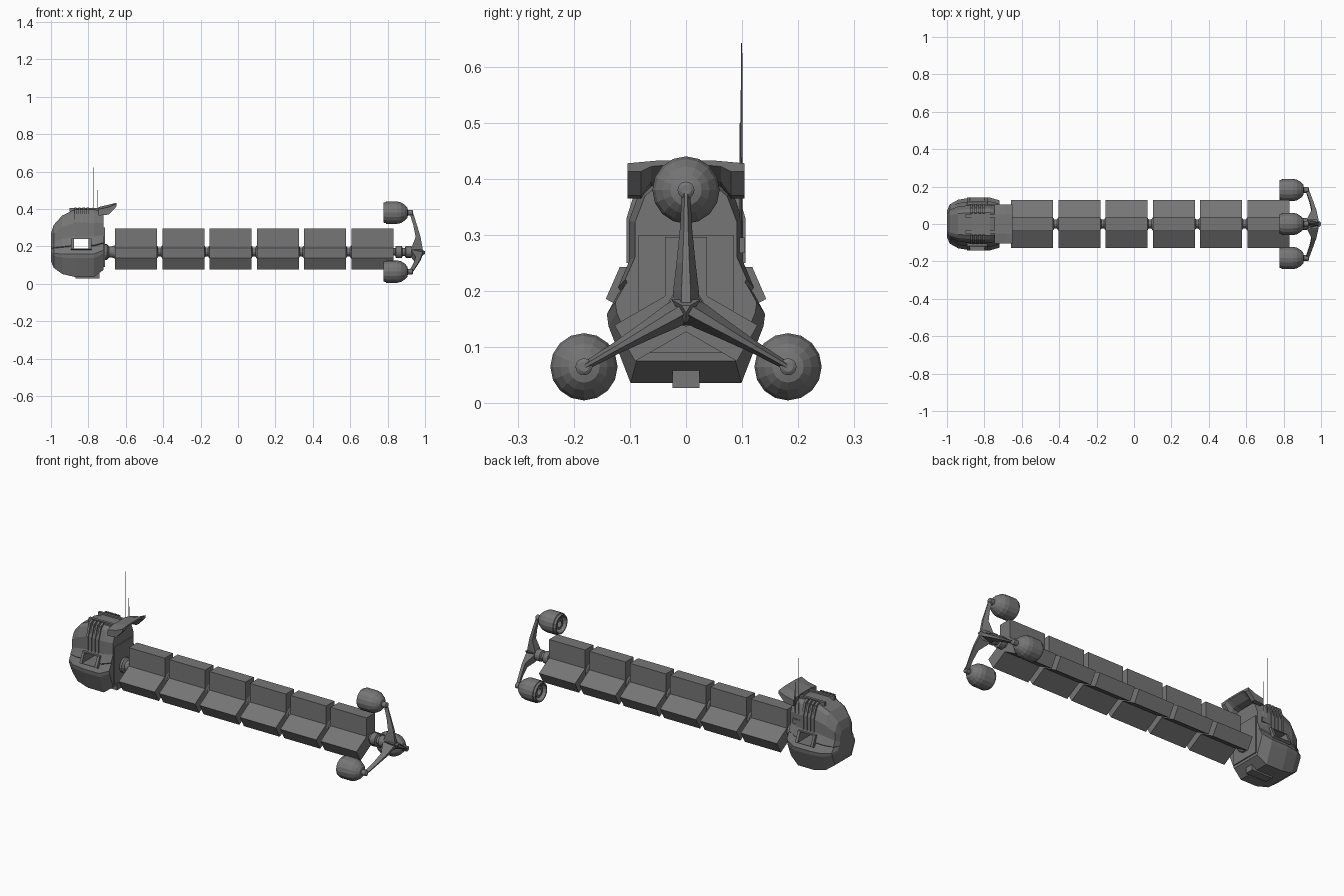
import bpy, bmesh, math
from mathutils import Vector, Matrix

if bpy.data.objects.get("Cube"):
    bpy.data.objects.remove(bpy.data.objects["Cube"])

AXIS_Z = 0.17
ARM_ANGLES = [math.radians(a) for a in (90, 210, 330)]

hull = bpy.data.materials.new("hull grey")
hull.use_nodes = True
GREY = (0.18, 0.18, 0.18, 1)
hull.diffuse_color = GREY
hull.node_tree.nodes["Principled BSDF"].inputs["Base Color"].default_value = GREY


def finish(name, bm):
    bmesh.ops.recalc_face_normals(bm, faces=bm.faces)
    mesh = bpy.data.meshes.new(name)
    bm.to_mesh(mesh)
    bm.free()
    mesh.materials.append(hull)
    ob = bpy.data.objects.new(name, mesh)
    bpy.context.collection.objects.link(ob)
    return ob


def loft(name, rings, closed=False):
    """Skin a list of equal rings; cap the ends unless closed on itself."""
    bm = bmesh.new()
    loops = [[bm.verts.new(p) for p in ring] for ring in rings]
    pairs = list(zip(loops, loops[1:])) + ([(loops[-1], loops[0])] if closed else [])
    for a, b in pairs:
        for i in range(len(a)):
            j = (i + 1) % len(a)
            bm.faces.new((a[i], a[j], b[j], b[i]))
    if not closed:
        bm.faces.new(loops[0])
        bm.faces.new(loops[-1])
    return finish(name, bm)


def prism(name, outline, x0, x1):
    return loft(name, [[(x, y, z) for y, z in outline] for x in (x0, x1)])


def box(name, x, y, z):
    return prism(name, [(y[0], z[0]), (y[1], z[0]), (y[1], z[1]), (y[0], z[1])], *x)


def lathe(name, profile, y, z, sides=16):
    """Turn (x, radius) points about an axis along x."""
    rings = []
    for x, r in profile:
        angles = [2 * math.pi * i / sides for i in range(sides)]
        rings.append([(x, y + r * math.cos(a), z + r * math.sin(a)) for a in angles])
    return loft(name, rings)


def radial(a, r, side=0.0):
    """Point in the yz plane at distance r along arm a, shifted sideways."""
    return (r * math.cos(a) - side * math.sin(a),
            AXIS_Z + r * math.sin(a) + side * math.cos(a))


# Cargo modules: three boxes around one spine
def tri_outline(reach, half):
    pts = []
    for a in ARM_ANGLES:
        pts += [radial(a, reach, -half), radial(a, reach, half),
                radial(a + math.pi / 3, half / math.sin(math.pi / 3))]
    return pts


for i in range(6):
    x = -0.657 + i * 0.2525
    prism(f"cargo_module_{i + 1}", tri_outline(0.126, 0.037), x, x + 0.225)
    if i:
        lathe(f"coupling_{i}", [(x - 0.03, 0.038), (x - 0.022, 0.024),
                                (x - 0.008, 0.024), (x + 0.002, 0.038)], 0, AXIS_Z, 12)

lathe("front_neck", [(-0.74, 0.042), (-0.70, 0.042), (-0.69, 0.03),
                     (-0.675, 0.03), (-0.65, 0.038)], 0, AXIS_Z)
lathe("rear_neck", [(0.82, 0.02), (0.84, 0.02), (0.845, 0.033), (0.875, 0.033),
                    (0.88, 0.022), (0.892, 0.022), (0.897, 0.031), (0.925, 0.031),
                    (0.95, 0.02)], 0, AXIS_Z)

# Cabin: half section as (width, height) fractions, lofted along x
SECTION = [(0.43, 1), (0.58, 0.95), (0.72, 0.80), (0.72, 0.60), (0.86, 0.47),
           (0.83, 0.455), (0.86, 0.44), (1, 0.34), (0.98, 0.28), (0.70, 0)]
STATIONS = [(-1.0, 0.07, 0.12, 0.27), (-0.985, 0.105, 0.085, 0.315),
            (-0.94, 0.13, 0.052, 0.365), (-0.87, 0.141, 0.036, 0.398),
            (-0.77, 0.141, 0.036, 0.398), (-0.718, 0.126, 0.075, 0.385)]
rings = []
for x, w, low, high in STATIONS:
    half = [(x, w * u, low + (high - low) * t) for u, t in SECTION]
    rings.append(half + [(px, -py, pz) for px, py, pz in reversed(half)])
cabin = loft("cabin", rings)
box("rear_hatch", (-0.73, -0.712), (-0.085, 0.085), (0.09, 0.30))
box("keel_block", (-0.87, -0.74), (-0.024, 0.024), (0.027, 0.06))

# Side fittings, mirrored
scoops = []
for s, side in ((1, "left"), (-1, "right")):
    slab = [(0.09, 0.243), (0.118, 0.243), (0.143, 0.186), (0.132, 0.18), (0.105, 0.18)]
    scoops.append(prism(f"{side}_scoop", [(s * y, z) for y, z in slab], -0.892, -0.782))
    rib = [(0.055, 0.39), (0.06, 0.408), (0.085, 0.396), (0.106, 0.33),
           (0.106, 0.25), (0.09, 0.25), (0.09, 0.32)]
    for k in range(4):
        x = -0.875 + 0.022 * k
        prism(f"{side}_rib_{k + 1}", [(s * y, z) for y, z in rib], x, x + 0.012)
    box(f"{side}_roof_rail", (-0.90, -0.73), sorted((s * 0.035, s * 0.05)), (0.385, 0.406))

# Opening through the cabin between the scoops
cutter = box("opening_cutter", (-0.878, -0.798), (-0.3, 0.3), (0.188, 0.243 - 0.004))
cutter.hide_render = True
for ob in [cabin] + scoops:
    mod = ob.modifiers.new("opening", "BOOLEAN")
    mod.operation = "DIFFERENCE"
    mod.object = cutter
    bpy.context.view_layer.objects.active = ob
    bpy.ops.object.modifier_apply(modifier=mod.name)
bpy.data.objects.remove(cutter)

# Rear hood: an arch that sweeps up and back
ARCH = [(0.104, 0), (0.104, 0.042), (0.05, 0.056)]
INNER = [(0.045, 0.03), (0.062, 0.026), (0.08, 0)]


def hood_ring(x, base, scale):
    half = [(y, base + z * scale) for y, z in ARCH]
    inner = [(y, base + z * scale) for y, z in INNER]
    return ([(x, y, z) for y, z in half] + [(x, -y, z) for y, z in reversed(half)]
            + [(x, -y, z) for y, z in reversed(inner)] + [(x, y, z) for y, z in inner])


loft("rear_hood", [hood_ring(-0.745, 0.365, 0.8), hood_ring(-0.69, 0.37, 0.95),
                   hood_ring(-0.65, 0.413, 0.35)])

# Antennas on the left side
box("antenna_base", (-0.785, -0.74), (0.088, 0.104), (0.268, 0.295))
for name, x, y, top in (("tall_antenna", -0.775, 0.099, 0.642),
                        ("short_antenna", -0.75, 0.097, 0.50)):
    bm = bmesh.new()
    bmesh.ops.create_cone(bm, segments=6, radius1=0.0022, radius2=0.0012,
                          depth=top - 0.27, cap_ends=True,
                          matrix=Matrix.Translation(Vector((x, y, (top + 0.27) / 2))))
    finish(name, bm)

# Engines and the three-armed bracket that carries them
ENGINE = [(0.83, 0.03), (0.79, 0.018), (0.79, 0.03), (0.82, 0.038), (0.778, 0.047),
          (0.778, 0.053), (0.79, 0.056), (0.792, 0.06), (0.85, 0.06), (0.872, 0.055),
          (0.892, 0.042), (0.905, 0.028), (0.908, 0.015), (0.932, 0.015), (0.936, 0.009)]
BRACKET = [(0.0, 0.92, 0.99, 0.024), (0.03, 0.93, 0.985, 0.023),
           (0.08, 0.95, 0.976, 0.017), (0.14, 0.938, 0.958, 0.011),
           (0.215, 0.915, 0.934, 0.007)]
for a, name in zip(ARM_ANGLES, ("top", "right", "left")):
    lathe(f"{name}_engine", ENGINE, *radial(a, 0.21))
    rings = []
    for r, x0, x1, w in BRACKET:
        corners = [(x0, -w), (x0, w), (x1, w * 0.35), (x1, -w * 0.35)]
        rings.append([(x, *radial(a, r, side)) for x, side in corners])
    loft(f"{name}_engine_arm", rings)

# Pointed hub where the arms meet
hub = [radial(a + math.pi / 3, 0.03) for a in ARM_ANGLES]
tip = [(y * 0.3, AXIS_Z + (z - AXIS_Z) * 0.3) for y, z in hub]
loft("bracket_hub", [[(0.91, y, z) for y, z in hub], [(0.975, y, z) for y, z in hub],
                     [(1.0, y, z) for y, z in tip]])
